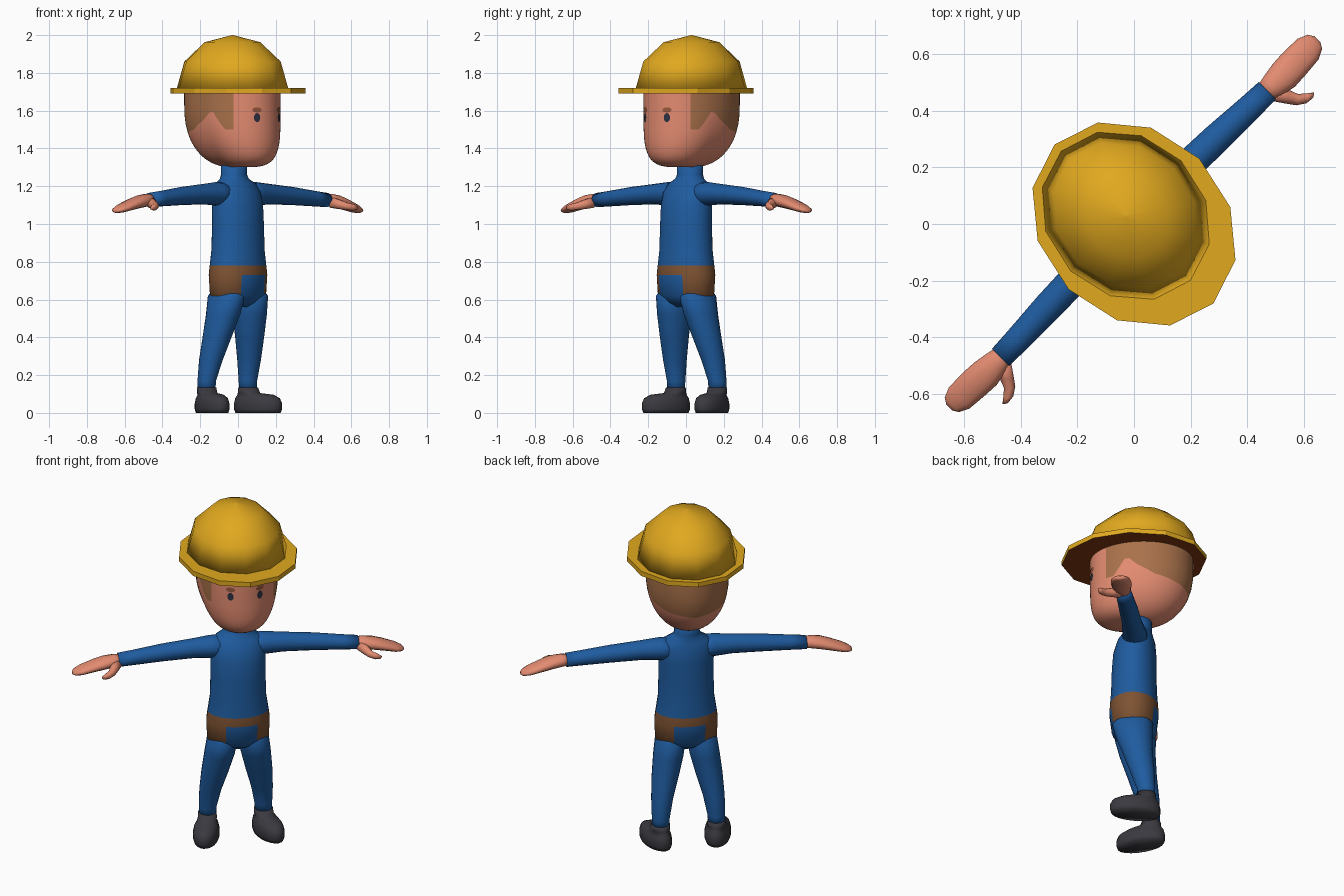
import bpy, bmesh
from math import sin, cos, pi, radians
from mathutils import Vector, Matrix

if "Cube" in bpy.data.objects:
    bpy.data.objects.remove(bpy.data.objects["Cube"])

TURN = Matrix.Rotation(radians(45), 4, 'Z')  # the figure stands turned to its left


def material(name, r, g, b):
    linear = [(c / 255) ** 2.2 for c in (r, g, b)] + [1]
    m = bpy.data.materials.new(name)
    m.use_nodes = True
    m.diffuse_color = linear
    m.node_tree.nodes["Principled BSDF"].inputs["Base Color"].default_value = linear
    return m


YELLOW = material("helmet_yellow", 224, 167, 36)
UNDER = material("brim_underside_brown", 130, 62, 28)
SKIN = material("skin", 226, 138, 112)
HAIR = material("hair_brown", 168, 113, 76)
BROW = material("brow_brown", 150, 88, 62)
EYE = material("eye_dark", 48, 52, 66)
BLUE = material("overall_blue", 36, 92, 158)
BELT = material("belt_brown", 126, 84, 54)
SHOE = material("shoe_charcoal", 60, 60, 66)


def finish(name, bm, mats, smooth=True):
    me = bpy.data.meshes.new(name)
    for f in bm.faces:
        f.smooth = smooth
    bm.to_mesh(me)
    bm.free()
    me.transform(TURN)
    for m in mats:
        me.materials.append(m)
    ob = bpy.data.objects.new(name, me)
    bpy.context.collection.objects.link(ob)
    return ob


def skin_rows(name, rows, mats, rule=None, smooth=True):
    """Closed rows of points joined by quads, capped at both ends."""
    bm = bmesh.new()
    grid = [[bm.verts.new(p) for p in row] for row in rows]
    n = len(grid[0])
    for i in range(len(grid) - 1):
        for j in range(n):
            k = (j + 1) % n
            f = bm.faces.new((grid[i][j], grid[i][k], grid[i + 1][k], grid[i + 1][j]))
            if rule:
                f.material_index = rule(f.calc_center_median(), i, j)
    bm.faces.new(grid[0][::-1])
    bm.faces.new(grid[-1])
    bmesh.ops.recalc_face_normals(bm, faces=bm.faces)
    return finish(name, bm, mats, smooth)


def ring(center, u, v, n):
    c, u, v = Vector(center), Vector(u), Vector(v)
    return [c + u * cos(2 * pi * j / n) + v * sin(2 * pi * j / n) for j in range(n)]


def stack(levels, n):
    """Level ellipses: x, y, z, half width, half depth."""
    return [ring((x, y, z), (a, 0, 0), (0, b, 0), n) for x, y, z, a, b in levels]


def limb(levels, n):
    """Upright ellipses along x: x, y, z, half depth, half height."""
    return [ring((x, y, z), (0, b, 0), (0, 0, h), n) for x, y, z, b, h in levels]


# Helmet: half-sphere dome and flat oval brim
dome = [(0, .041, 1.72 + .28 * sin(q), .275 * cos(q), .322 * cos(q))
        for q in (0, pi / 6, pi / 3, pi / 2 - .01)]
skin_rows("helmet_dome", stack(dome, 12), [YELLOW])
brim = skin_rows("helmet_brim", stack([(0, 0, 1.692, .326, .396), (0, 0, 1.72, .326, .396)], 12),
                 [YELLOW, UNDER], smooth=False)
for p in brim.data.polygons:
    p.material_index = int(p.normal.z < -.5)


# Head: oval with a squarer jaw at the front
def head_point(t, z, lift=0):
    u = max(0, 1.62 - z) / .32
    power = 2.2 + 3.3 * max(0, cos(t)) ** 2
    s = max(0, 1 - u ** power) ** (1 / power)
    return Vector(((.225 + lift) * s * sin(t), .042 - (.282 + lift) * s * cos(t), z))


HAIRLINE = [(0, 1.50), (1.06, 1.50), (1.2, 1.55), (1.34, 1.605), (1.55, 1.55),
            (1.9, 1.50), (2.4, 1.48), (3.2, 1.46)]


def hairline(t):
    t = min(t, 2 * pi - t)
    for (t0, z0), (t1, z1) in zip(HAIRLINE, HAIRLINE[1:]):
        if t <= t1:
            return z0 + (z1 - z0) * (t - t0) / (t1 - t0)
    return HAIRLINE[-1][1]


COLS, LOW, HIGH = 72, 12, 5
angles = [2 * pi * j / COLS for j in range(COLS)]
rows = []
for i in range(LOW + 1):
    w = 1 - cos(pi / 2 * i / LOW)
    rows.append([head_point(t, 1.302 + (hairline(t) - 1.302) * w) for t in angles])
for i in range(1, HIGH + 1):
    rows.append([head_point(t, hairline(t) + (1.74 - hairline(t)) * i / HIGH) for t in angles])
EDGE = COLS * 50 // 360  # column where the hair meets the face
skin_rows("head", rows, [SKIN, HAIR],
          lambda c, i, j: int(i >= LOW and EDGE <= j < COLS - EDGE))


# Painted face details lying on the head
def face_patch(name, t, z, dt, dz, mat):
    bm = bmesh.new()
    bm.faces.new([bm.verts.new(head_point(t + dt * cos(q), z + dz * sin(q), .004))
                  for q in (2 * pi * k / 14 for k in range(14))])
    finish(name, bm, [mat])


for side, s in (("left", 1), ("right", -1)):
    face_patch(side + "_eye", s * .364, 1.563, .075, .024, EYE)
    face_patch(side + "_brow", s * .364, 1.604, .11, .014, BROW)

# Torso with collar, belt and side pouches
torso = [(0, 0, .56, .05, .05), (0, 0, .585, .12, .09), (0, 0, .62, .172, .122),
         (0, 0, .73, .175, .135), (0, 0, .78, .168, .132), (0, 0, .86, .156, .126),
         (0, 0, 1.0, .152, .122), (0, .004, 1.1, .153, .118), (0, .012, 1.17, .15, .105),
         (0, .02, 1.215, .125, .085), (0, .027, 1.24, .08, .072), (0, .03, 1.262, .07, .068),
         (0, .03, 1.34, .07, .068)]


def belt_rule(c, i, j):
    pouch = .62 < c.z < .73 and abs(c.x) > .172 * .5
    return int(pouch or .73 < c.z < .78)


skin_rows("torso", stack(torso, 24), [BLUE, BELT], belt_rule)

for side, s in (("left", 1), ("right", -1)):
    # Leg, leaning back to the ankle
    leg = [(s * .075, 0, .68, .05, .06), (s * .086, 0, .62, .083, .112),
           (s * .1, .012, .52, .083, .098), (s * .122, .035, .4, .074, .08),
           (s * .143, .06, .28, .06, .066), (s * .154, .08, .17, .049, .05),
           (s * .155, .08, .11, .046, .047)]
    skin_rows(side + "_leg", stack(leg, 20), [BLUE])

    # Shoe, toe turned outward
    shoe = [(0, 0, 0, .066, .132), (0, 0, .02, .072, .14), (0, 0, .05, .072, .14),
            (0, .003, .078, .066, .13), (0, .015, .096, .054, .105),
            (0, .055, .105, .052, .062), (0, .06, .135, .051, .053)]
    place = Matrix.Translation((s * .172, .022, 0)) @ Matrix.Rotation(s * radians(16), 4, 'Z')
    skin_rows(side + "_shoe", [[place @ p for p in r] for r in stack(shoe, 20)], [SHOE])

    # Sleeve
    sleeve = [(s * .06, .015, 1.16, .075, .06), (s * .15, .015, 1.16, .066, .062),
              (s * .25, .012, 1.158, .055, .054), (s * .42, .008, 1.148, .052, .048),
              (s * .58, .002, 1.134, .046, .041), (s * .665, 0, 1.127, .043, .038)]
    skin_rows(side + "_sleeve", limb(sleeve, 16), [BLUE])

    # Mitten hand and bent thumb
    hand = [(s * .65, 0, 1.128, .036, .03), (s * .69, -.002, 1.126, .046, .034),
            (s * .745, -.003, 1.118, .056, .034), (s * .80, 0, 1.104, .056, .03),
            (s * .87, .002, 1.083, .052, .023), (s * .905, .003, 1.073, .036, .015),
            (s * .918, .003, 1.069, .015, .007)]
    skin_rows(side + "_hand", limb(hand, 14), [SKIN])
    along = Vector((s * .6, -.8, -.2)).normalized()
    cross = Vector((s * .8, .6, 0))
    thumb = [(.675, -.02, 1.115, .03), (.70, -.065, 1.102, .025), (.717, -.097, 1.094, .02),
             (.745, -.118, 1.088, .018), (.768, -.126, 1.084, .01)]
    skin_rows(side + "_thumb", [ring((s * x, y, z), cross * r, along.cross(cross) * r, 10)
                                for x, y, z, r in thumb], [SKIN])
